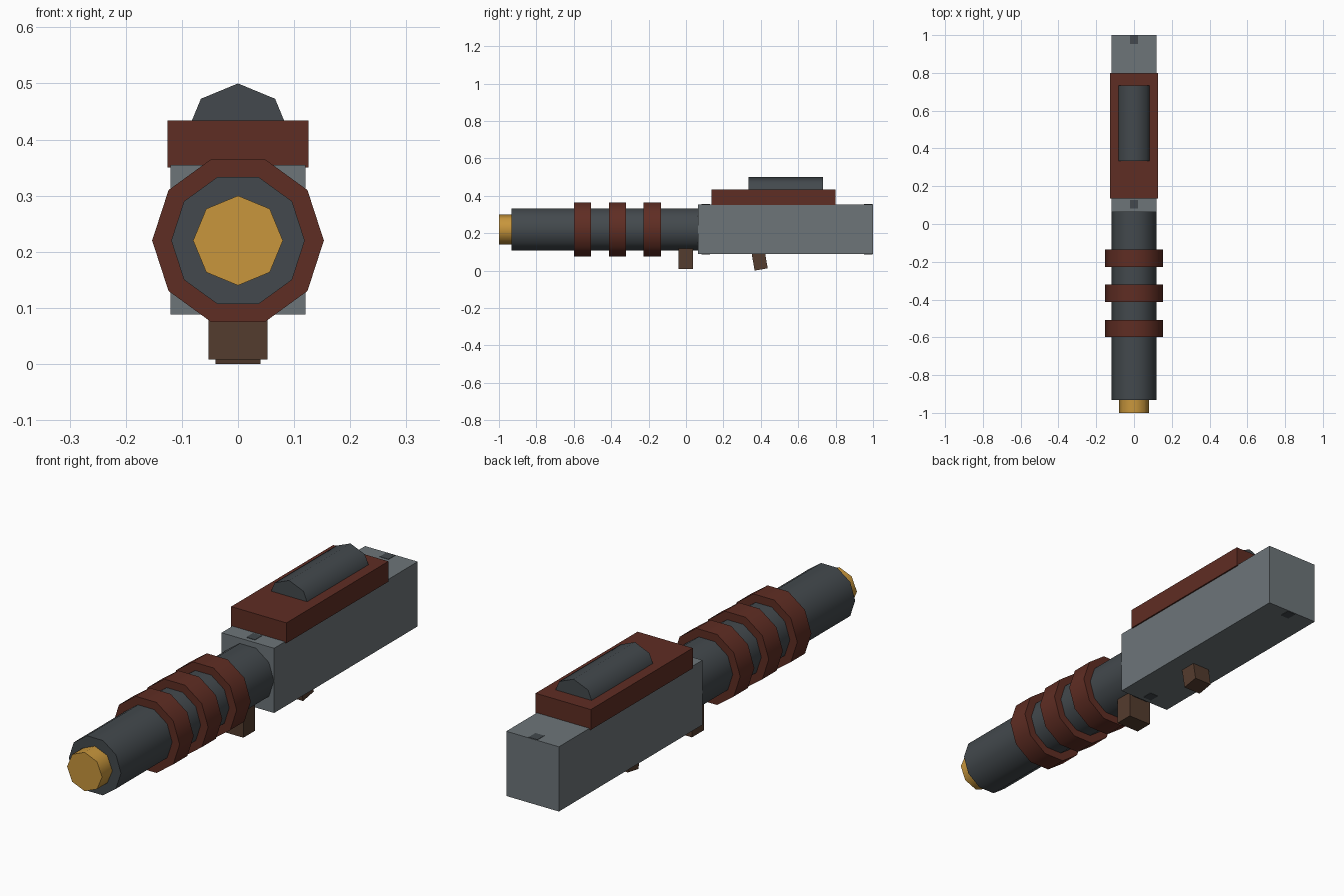
import bpy, bmesh, math
from mathutils import Matrix, Vector

if "Cube" in bpy.data.objects:
    bpy.data.objects.remove(bpy.data.objects["Cube"])


def material(name, hex_colour):
    def linear(c):
        c /= 255
        return c / 12.92 if c <= 0.04045 else ((c + 0.055) / 1.055) ** 2.4
    m = bpy.data.materials.new(name)
    rgb = [linear((hex_colour >> s) & 255) for s in (16, 8, 0)]
    m.diffuse_color = (*rgb, 1)
    m.use_nodes = True
    m.node_tree.nodes["Principled BSDF"].inputs["Base Color"].default_value = m.diffuse_color
    return m


DARK = material("dark steel", 0x43494D)
GREY = material("grey steel", 0x6D7579)
RED = material("dark red", 0x5F2D23)
BRASS = material("brass", 0xC8963C)
BROWN = material("brown grip", 0x543C2E)


def finish(bm, name, mat):
    bmesh.ops.recalc_face_normals(bm, faces=bm.faces)
    mesh = bpy.data.meshes.new(name)
    bm.to_mesh(mesh)
    bm.free()
    mesh.materials.append(mat)
    obj = bpy.data.objects.new(name, mesh)
    bpy.context.collection.objects.link(obj)
    return obj


def box(name, mat, centre, size, tilt=0):
    bm = bmesh.new()
    m = (Matrix.Translation(centre) @ Matrix.Rotation(math.radians(tilt), 4, 'X')
         @ Matrix.Diagonal((*size, 1)))
    bmesh.ops.create_cube(bm, size=1, matrix=m)
    return finish(bm, name, mat)


def rod(name, mat, sides, radius, y0, y1, z):
    """Prism along y with a corner on the x axis, sides smooth and caps flat."""
    bm = bmesh.new()
    angles = [2 * math.pi * k / sides for k in range(sides)]
    ends = [[bm.verts.new((radius * math.cos(a), y, z + radius * math.sin(a)))
             for a in angles] for y in (y0, y1)]
    for end in ends:
        bm.faces.new(end)
    for k in range(sides):
        j = (k + 1) % sides
        f = bm.faces.new((ends[0][k], ends[0][j], ends[1][j], ends[1][k]))
        f.smooth = True
    for e in bm.edges:
        if not all(f.smooth for f in e.link_faces):
            e.smooth = False
    return finish(bm, name, mat)


# Barrel, muzzle and bands
rod("barrel", DARK, 10, 0.119, -0.933, 0.2, 0.22)
rod("muzzle_tip", BRASS, 8, 0.08, -1.0, -0.9, 0.22)
for i, y in enumerate((-0.553, -0.367, -0.181)):
    rod(f"barrel_band_{i + 1}", RED, 10, 0.153, y - 0.046, y + 0.046, 0.22)

# Receiver with top plate and rounded housing
box("receiver", GREY, (0, 0.532, 0.2215), (0.24, 0.936, 0.267))
box("top_plate", RED, (0, 0.468, 0.392), (0.252, 0.665, 0.084))
rod("top_housing", DARK, 8, 0.0935, 0.333, 0.733, 0.4065)

# Small dark inlays at both ends of the receiver, top and bottom
for end, y in (("front", 0.105), ("rear", 0.975)):
    for side, z in (("top", 0.355), ("bottom", 0.088)):
        box(f"inlay_{end}_{side}", DARK, (0, y, z), (0.04, 0.045, 0.003))

# Fore grip and tilted rear grip
box("fore_grip", BROWN, (0, -0.002, 0.079), (0.106, 0.077, 0.142))
tilt = 10
axis = Vector((0, -math.sin(math.radians(tilt)), math.cos(math.radians(tilt))))
box("rear_grip", BROWN, Vector((0, 0.402, 0.0065)) + axis * 0.07, (0.08, 0.071, 0.14), tilt)
